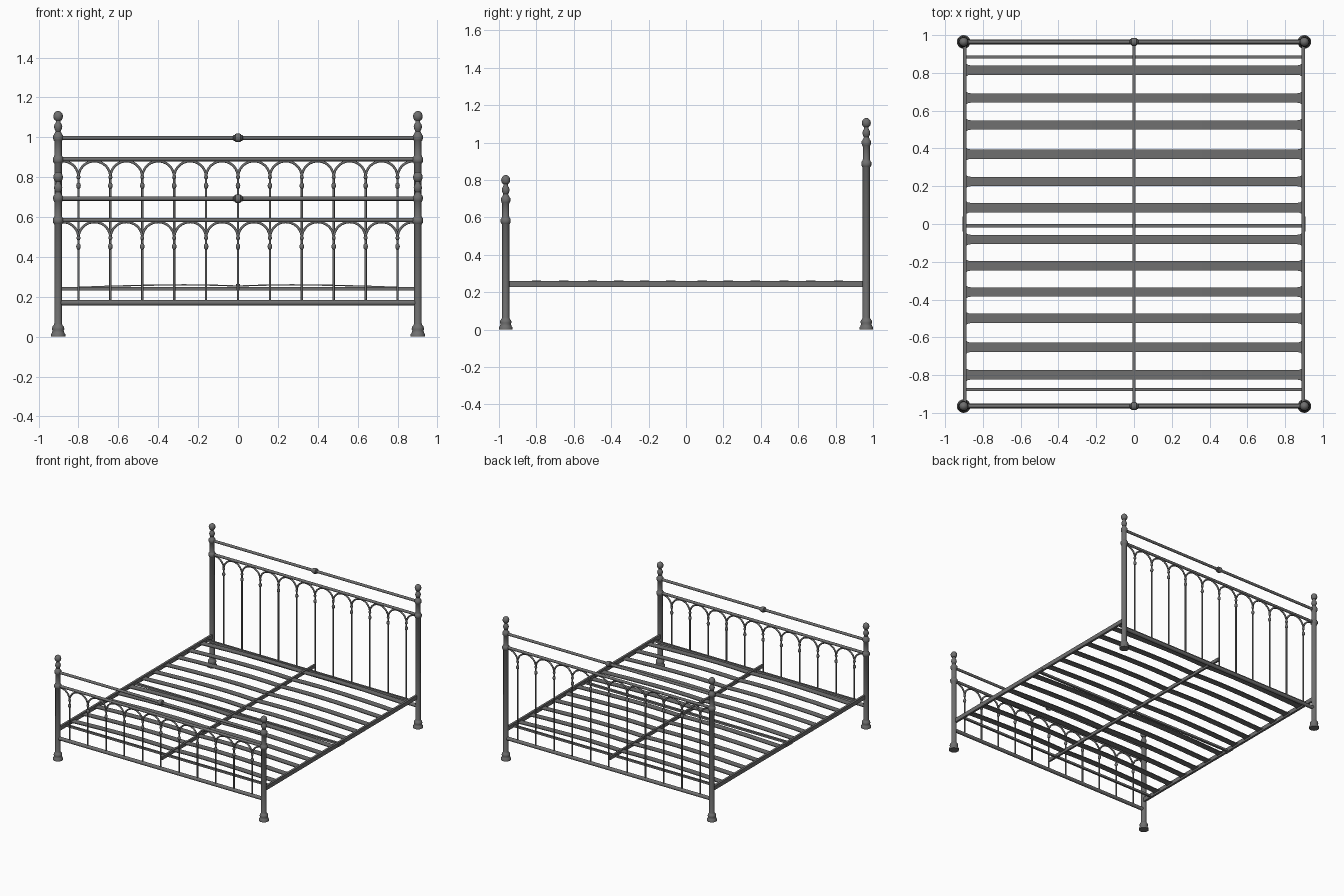
import bpy, bmesh, math
from mathutils import Matrix, Vector

if "Cube" in bpy.data.objects:
    bpy.data.objects.remove(bpy.data.objects["Cube"], do_unlink=True)

metal = bpy.data.materials.new("dark_grey_metal")
metal.use_nodes = True
GREY = (0.16, 0.16, 0.16, 1)
metal.diffuse_color = GREY
metal.node_tree.nodes["Principled BSDF"].inputs["Base Color"].default_value = GREY

POST_X, POST_Y = 0.902, 0.964
LOW_RAIL = 0.17
PITCH = 0.16


def finish(name, bm, smooth=True):
    bmesh.ops.recalc_face_normals(bm, faces=bm.faces)
    mesh = bpy.data.meshes.new(name)
    bm.to_mesh(mesh)
    bm.free()
    mesh.materials.append(metal)
    obj = bpy.data.objects.new(name, mesh)
    bpy.context.collection.objects.link(obj)
    if smooth:
        bpy.ops.object.select_all(action='DESELECT')
        obj.select_set(True)
        bpy.context.view_layer.objects.active = obj
        bpy.ops.object.shade_smooth_by_angle(angle=math.radians(40))
    return obj


def sweep(bm, stations, sides=12):
    """Tube through (point, radius, direction) stations."""
    rings = []
    for point, radius, direction in stations:
        d = Vector(direction).normalized()
        side = Vector((0, 1, 0)) if abs(d.y) < 0.9 else Vector((1, 0, 0))
        up = d.cross(side).normalized()
        angles = [math.tau * i / sides for i in range(sides)]
        rings.append([bm.verts.new(Vector(point) + radius * (side * math.cos(a) + up * math.sin(a)))
                      for a in angles])
    for a, b in zip(rings, rings[1:]):
        for i in range(sides):
            j = (i + 1) % sides
            bm.faces.new((a[i], a[j], b[j], b[i]))
    bm.faces.new(rings[0])
    bm.faces.new(rings[-1])


def rod(bm, a, b, radius, sides=12):
    d = Vector(b) - Vector(a)
    sweep(bm, [(a, radius, d), (b, radius, d)], sides)


def turned(bm, origin, axis, profile, sides=20):
    """Lathe a (distance, radius) profile along an axis."""
    axis = Vector(axis)
    sweep(bm, [(Vector(origin) + axis * h, r, axis) for h, r in profile], sides)


def box(bm, centre, size):
    bmesh.ops.create_cube(bm, size=1, matrix=Matrix.Translation(centre) @ Matrix.Diagonal((*size, 1)))


def bead(radius, half, steps=8):
    return [(-half * math.cos(math.pi * i / steps), max(0.001, radius * math.sin(math.pi * i / steps)))
            for i in range(steps + 1)]


FOOT = [(0, .036), (.012, .036), (.02, .031), (.03, .028), (.038, .031), (.05, .029), (.058, .022), (.065, .0195)]
TOP = [(-.022, .0195), (-.016, .024), (-.01, .027), (.006, .027), (.012, .022), (.02, .0185),
       (.09, .0185), (.096, .023), (.104, .025), (.118, .025), (.126, .019), (.14, .013),
       (.15, .018), (.162, .021), (.174, .018), (.184, .012), (.194, .011)]


def end_frame(name, y, arch_rail):
    """Posts, rails, spindles and arches of one end of the bed."""
    top_rail = arch_rail + 0.107
    ball = [(arch_rail + .215 + h, r) for h, r in bead(.024, .027, 10)[2:]]
    profile = FOOT + [(arch_rail + h, r) for h, r in TOP] + ball
    for side, sign in (("left", 1), ("right", -1)):
        bm = bmesh.new()
        turned(bm, (sign * POST_X, y, 0), (0, 0, 1), profile)
        finish(f"{name}_{side}_post", bm)

    for part, z, r in (("lower_rail", LOW_RAIL, .014), ("arch_rail", arch_rail, .0105),
                       ("top_rail", top_rail, .0105)):
        bm = bmesh.new()
        rod(bm, (-POST_X, y, z), (POST_X, y, z), r, 16)
        finish(f"{name}_{part}", bm)

    # Turned knob in the middle of the top rail
    bm = bmesh.new()
    turned(bm, (0, y, top_rail), (1, 0, 0),
           [(-.024, .011), (-.021, .015), (-.016, .015), (-.013, .02), (-.005, .022), (.005, .022),
            (.013, .02), (.016, .015), (.021, .015), (.024, .011)])
    finish(f"{name}_centre_knob", bm)

    # Spindles with two small beads
    spring = arch_rail - 0.09
    bm = bmesh.new()
    for k in range(-5, 6):
        x = k * PITCH
        rod(bm, (x, y, LOW_RAIL), (x, y, spring), .006, 10)
        for drop, r, half in ((.0, .0105, .012), (.043, .012, .017)):
            turned(bm, (x, y, spring - drop), (0, 0, 1), bead(r, half), 10)
    finish(f"{name}_spindles", bm)

    # Round arches, with a half arch against each post
    bm = bmesh.new()
    rad = PITCH / 2
    for k in range(-6, 6):
        cx = (k + .5) * PITCH
        lo, hi = (0, 90) if k == -6 else (90, 180) if k == 5 else (0, 180)
        stations = []
        steps = (hi - lo) // 10
        for i in range(steps + 1):
            a = math.radians(lo + 10 * i)
            c, s = math.cos(a), math.sin(a)
            stations.append(((cx + rad * c, y, spring + rad * s), .0065, (-s, 0, c)))
        sweep(bm, stations, 10)
    finish(f"{name}_arches", bm)


end_frame("headboard", POST_Y, 0.89)
end_frame("footboard", -POST_Y, 0.585)

# Side rails with a joining bracket at mid length
for side, sign in (("left", 1), ("right", -1)):
    bm = bmesh.new()
    box(bm, (sign * .896, 0, .244), (.017, 1.9, .032))
    finish(f"{side}_side_rail", bm, False)
    bm = bmesh.new()
    box(bm, (sign * .9, 0, .237), (.016, .08, .018))
    finish(f"{side}_rail_bracket", bm, False)

# Cross bars and the lengthwise centre bar
for name, y, width in (("head_cross_bar", .884, .015), ("middle_cross_bar", -.01, .018),
                       ("foot_cross_bar", -.876, .015)):
    bm = bmesh.new()
    box(bm, (0, y, .24), (1.78, width, .016))
    finish(name, bm, False)
bm = bmesh.new()
box(bm, (0, 0, .248), (.015, 1.92, .026))
finish("centre_bar", bm, False)

# Sprung slats: each half is bowed and flares into its end holder
SLAT_Y = [.815, .667, .524, .37, .225, .087, -.082, -.222, -.36, -.5, -.653, -.799]
STATIONS = [(0, .257, .025), (.12, .261, .025), (.27, .263, .025), (.45, .261, .025),
            (.65, .256, .025), (.865, .248, .025), (.88, .247, .028), (.89, .247, .036)]
THICK = .006
for side, sign in (("left", 1), ("right", -1)):
    bm = bmesh.new()
    for y in SLAT_Y:
        rings = [[bm.verts.new((sign * x, y + dy * w, z + dz)) for dy, dz in
                  ((-1, 0), (1, 0), (1, -THICK), (-1, -THICK))] for x, z, w in STATIONS]
        for a, b in zip(rings, rings[1:]):
            for i in range(4):
                j = (i + 1) % 4
                bm.faces.new((a[i], a[j], b[j], b[i]))
        bm.faces.new(rings[0])
        bm.faces.new(rings[-1])
    finish(f"{side}_slats", bm)

# Small holders where slats meet the centre bar
bm = bmesh.new()
for y in SLAT_Y:
    box(bm, (0, y, .258), (.018, .05, .01))
finish("slat_holders", bm, False)
